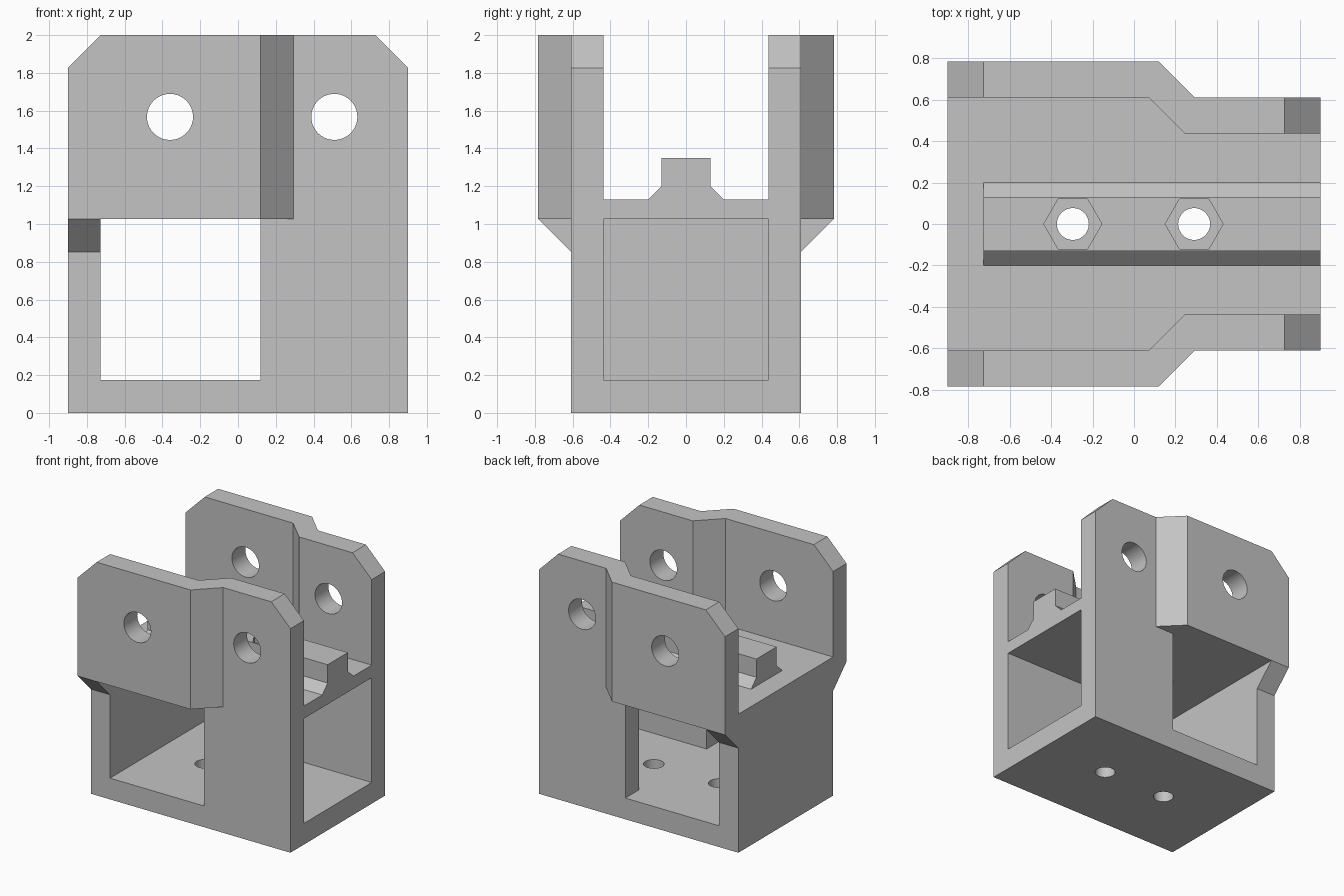
import bpy, bmesh, math
from mathutils import Vector

cube = bpy.data.objects.get("Cube")
if cube:
    bpy.data.objects.remove(cube, do_unlink=True)

grey = bpy.data.materials.new("plain grey")
grey.use_nodes = True
colour = (0.55, 0.55, 0.55, 1)
grey.diffuse_color = colour
grey.node_tree.nodes["Principled BSDF"].inputs["Base Color"].default_value = colour


def prism(name, profile, axis, low, high):
    """Extrude a 2D profile along an axis; the other two axes stay in xyz order."""
    def place(p, depth):
        c = list(p)
        c.insert("xyz".index(axis), depth)
        return Vector(c)
    bm = bmesh.new()
    base = bm.faces.new([bm.verts.new(place(p, low)) for p in profile])
    top = bmesh.ops.extrude_face_region(bm, geom=[base])["geom"]
    verts = [v for v in top if isinstance(v, bmesh.types.BMVert)]
    bmesh.ops.translate(bm, verts=verts, vec=place((0, 0), high - low))
    bmesh.ops.recalc_face_normals(bm, faces=bm.faces)
    mesh = bpy.data.meshes.new(name)
    bm.to_mesh(mesh)
    bm.free()
    mesh.materials.append(grey)
    obj = bpy.data.objects.new(name, mesh)
    bpy.context.collection.objects.link(obj)
    return obj


def rect(a0, b0, a1, b1):
    return [(a0, b0), (a1, b0), (a1, b1), (a0, b1)]


def ring(a, b, radius, sides):
    return [(a + radius * math.cos(math.tau * i / sides),
             b + radius * math.sin(math.tau * i / sides)) for i in range(sides)]


def combine(target, tool, operation):
    mod = target.modifiers.new(operation, "BOOLEAN")
    mod.operation = operation
    mod.solver = "EXACT"
    mod.object = tool
    bpy.context.view_layer.objects.active = target
    bpy.ops.object.modifier_apply(modifier=mod.name)
    bpy.data.objects.remove(tool, do_unlink=True)


HALF, WALL = 0.9, 0.173
OUT, FLARE = 0.61, 0.783
IN = OUT - WALL
SHELF = 1.027

# Hollow box, open at the +x end, with a window through both side walls
bracket = prism("bracket", rect(-HALF, -OUT, HALF, OUT), "z", 0, 1.13)
combine(bracket, prism("cavity", rect(-IN, WALL, IN, SHELF), "x", WALL - HALF, 1.2), "DIFFERENCE")
combine(bracket, prism("window", rect(WALL - HALF, WALL, 0.12, SHELF), "y", -1, 1), "DIFFERENCE")

# Side plates that step outward, each with a sloped support below
for s in (-1, 1):
    plan = [(-HALF, OUT), (0.07, OUT), (0.245, IN), (HALF, IN),
            (HALF, OUT), (0.293, OUT), (0.12, FLARE), (-HALF, FLARE)]
    plate = prism("side_plate", [(x, s * y) for x, y in plan], "z", SHELF, 2)
    for e in (-1, 1):
        corner = [(e * (HALF - WALL), 2), (e * HALF, 2 - WALL),
                  (e * (HALF + 0.1), 2 - WALL - 0.1), (e * (HALF + 0.1), 2.1),
                  (e * (HALF - WALL - 0.1), 2.1)]
        combine(plate, prism("corner", corner, "y", -1, 1), "DIFFERENCE")
    for x in (-0.36, 0.51):
        combine(plate, prism("pin_hole", ring(x, 1.567, 0.122, 40), "y", -1, 1), "DIFFERENCE")
    combine(bracket, plate, "UNION")
    slope = [(0.5, 0.853), (OUT, 0.853), (FLARE, SHELF), (FLARE, SHELF + 0.02), (0.5, SHELF + 0.02)]
    support = prism("support", [(s * y, z) for y, z in slope], "x", -HALF, WALL - HALF)
    combine(bracket, support, "UNION")

# Central rib with sloped feet
half_rib = [(0.2, 1.1), (0.2, 1.13), (0.13, 1.2), (0.13, 1.35)]
rib_profile = half_rib + [(-y, z) for y, z in reversed(half_rib)]
combine(bracket, prism("rib", rib_profile, "x", WALL - HALF, HALF), "UNION")

# Nut pockets in the rib and bolt holes through shelf and floor
for x in (-0.295, 0.29):
    combine(bracket, prism("nut_pocket", ring(x, 0, 0.14, 6), "z", 1.2, 1.5), "DIFFERENCE")
    combine(bracket, prism("bolt_hole", ring(x, 0, 0.077, 32), "z", -0.1, 1.5), "DIFFERENCE")

bpy.ops.object.select_all(action="DESELECT")
bracket.select_set(True)
bpy.context.view_layer.objects.active = bracket
bpy.ops.object.shade_smooth_by_angle(angle=math.radians(30))
